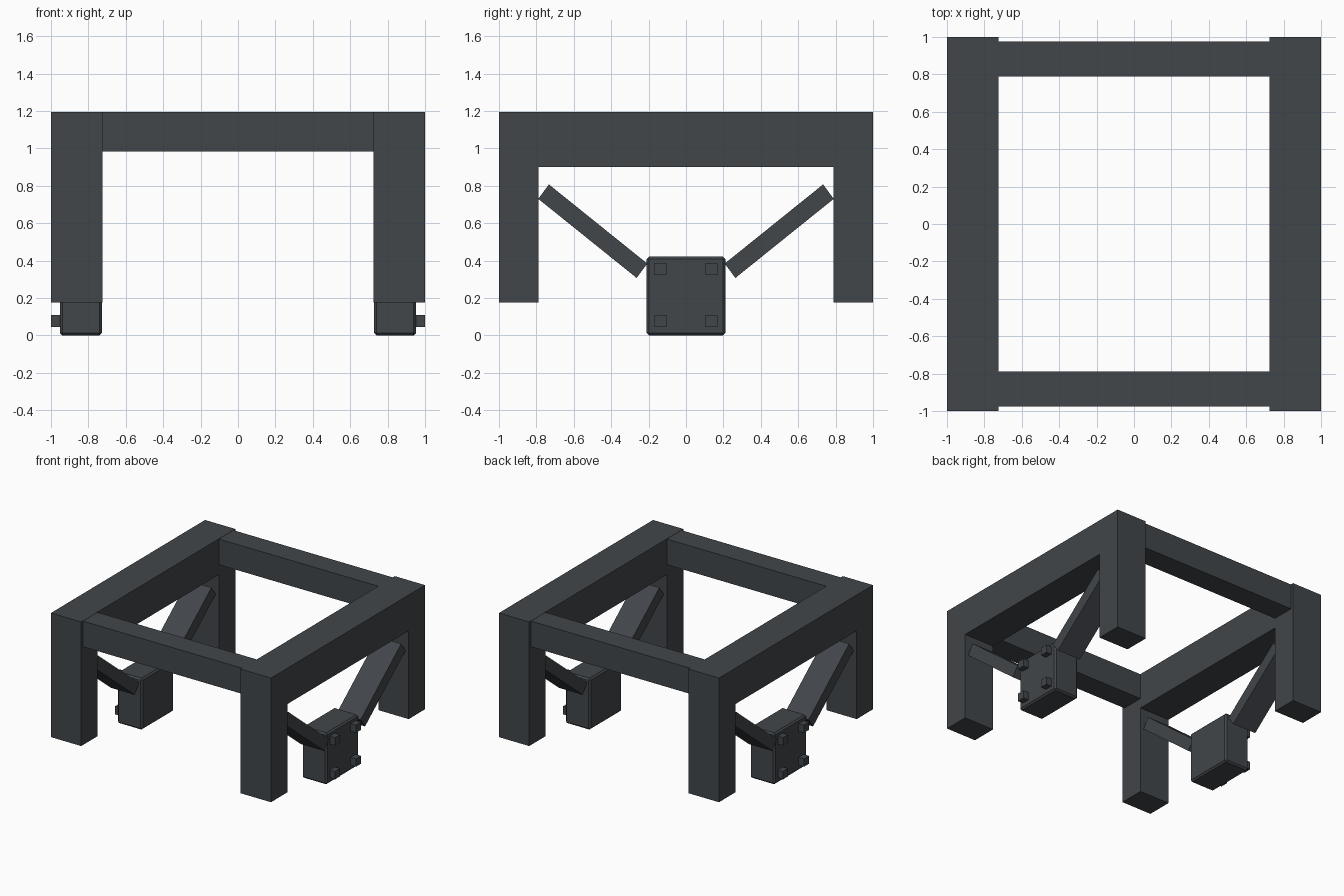
import bpy, bmesh, math
from mathutils import Vector

if "Cube" in bpy.data.objects:
    bpy.data.objects.remove(bpy.data.objects["Cube"])

grey = bpy.data.materials.new("dark slate grey")
grey.diffuse_color = (0.053, 0.061, 0.068, 1)
grey.use_nodes = True
grey.node_tree.nodes["Principled BSDF"].inputs["Base Color"].default_value = grey.diffuse_color


def finish(name, bm, bevel=0):
    bmesh.ops.recalc_face_normals(bm, faces=bm.faces)
    if bevel:
        bmesh.ops.bevel(bm, geom=bm.edges[:], offset=bevel, segments=1,
                        affect='EDGES', profile=0.5)
    me = bpy.data.meshes.new(name)
    bm.to_mesh(me)
    bm.free()
    me.materials.append(grey)
    ob = bpy.data.objects.new(name, me)
    bpy.context.scene.collection.objects.link(ob)
    return ob


def prism(name, profile, x0, x1):
    """Extrude a (y, z) outline along x."""
    bm = bmesh.new()
    face = bm.faces.new([bm.verts.new((x0, y, z)) for y, z in profile])
    new = bmesh.ops.extrude_face_region(bm, geom=[face])["geom"]
    verts = [g for g in new if isinstance(g, bmesh.types.BMVert)]
    bmesh.ops.translate(bm, verts=verts, vec=(x1 - x0, 0, 0))
    return finish(name, bm)


def box(name, lo, hi, bevel=0):
    bm = bmesh.new()
    bmesh.ops.create_cube(bm, size=1)
    lo, hi = Vector(lo), Vector(hi)
    bmesh.ops.scale(bm, verts=bm.verts, vec=hi - lo)
    bmesh.ops.translate(bm, verts=bm.verts, vec=(lo + hi) / 2)
    return finish(name, bm, bevel)


def span(s, a, b):
    return (min(s * a, s * b), max(s * a, s * b))


for s, side in ((-1, "left"), (1, "right")):
    # Side frame: two legs and a top rail in one piece
    x0, x1 = span(s, 0.725, 1.0)
    prism(side + "_side_frame",
          [(-1, 0.175), (-0.788, 0.175), (-0.788, 0.9), (0.788, 0.9),
           (0.788, 0.175), (1, 0.175), (1, 1.195), (-1, 1.195)], x0, x1)

    # Foot block with chamfered edges
    x0, x1 = span(s, 0.727, 0.952)
    box(side + "_foot_block", (x0, -0.21, 0), (x1, 0.21, 0.422), 0.013)

    for t, end in ((-1, "front"), (1, "back")):
        # Diagonal braces from the block up to the legs
        x0, x1 = span(s, 0.755, 0.97)
        prism(f"{side}_{end}_brace",
              [(t * 0.264, 0.307), (t * 0.79, 0.73),
               (t * 0.733, 0.807), (t * 0.207, 0.384)], x0, x1)

        # Square bolts on the outer face
        x0, x1 = span(s, 0.945, 1.0)
        y0, y1 = span(t, 0.103, 0.168)
        for z, level in ((0.045, "lower"), (0.323, "upper")):
            box(f"{side}_{end}_{level}_bolt", (x0, y0, z), (x1, y1, z + 0.065))

# Cross beams joining the side frames
for t, end in ((-1, "front"), (1, "back")):
    y0, y1 = span(t, 0.788, 0.977)
    box(end + "_cross_beam", (-0.726, y0, 0.982), (0.726, y1, 1.193))
